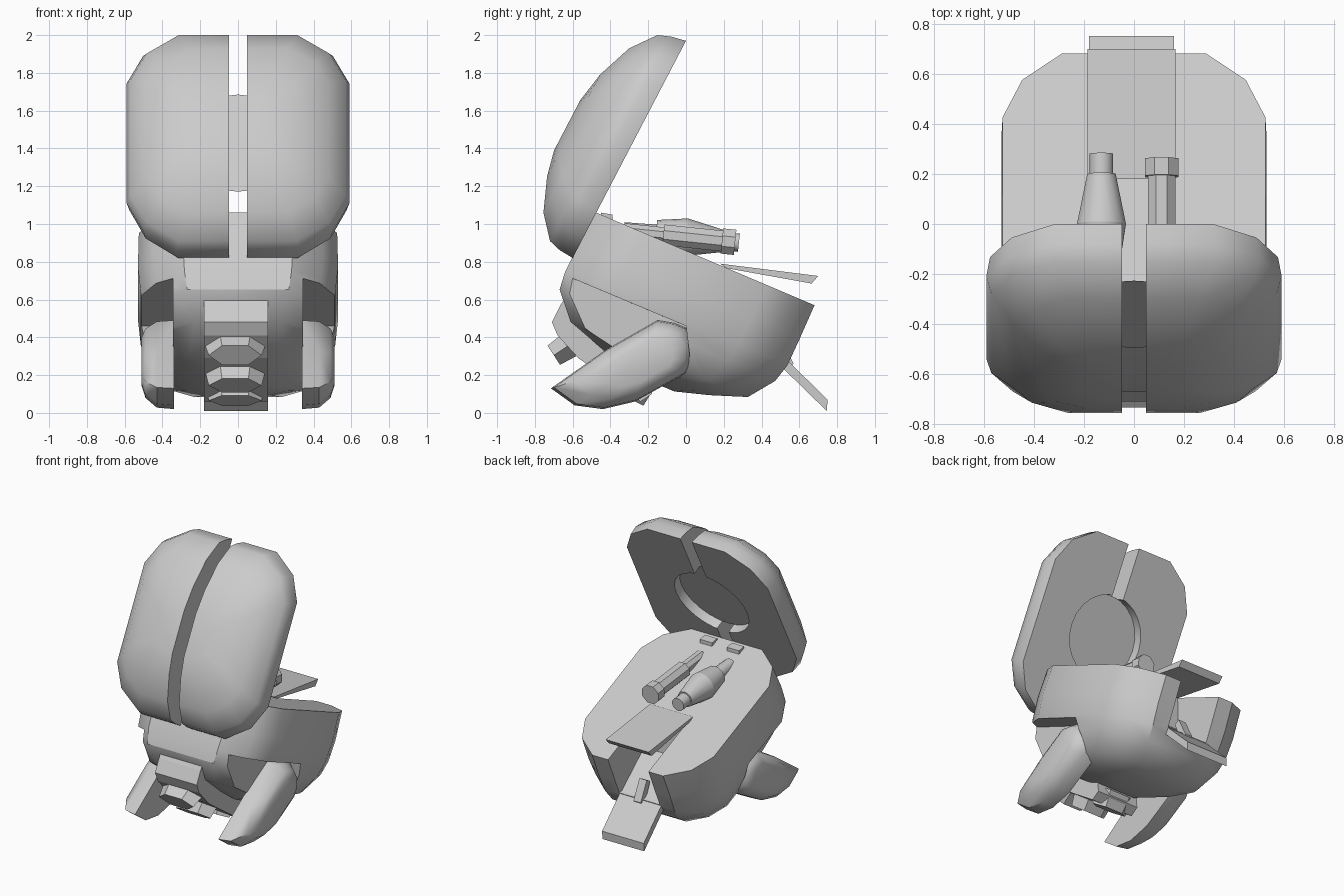
import bpy, bmesh, math
from mathutils import Matrix, Vector

cube = bpy.data.objects.get("Cube")
if cube:
    bpy.data.objects.remove(cube, do_unlink=True)

grey = bpy.data.materials.new("plain grey")
grey.use_nodes = True
grey.diffuse_color = (0.6, 0.6, 0.6, 1)
grey.node_tree.nodes["Principled BSDF"].inputs["Base Color"].default_value = (0.6, 0.6, 0.6, 1)


def finish(name, bm, recalc=True):
    if recalc:
        bmesh.ops.recalc_face_normals(bm, faces=bm.faces[:])
    me = bpy.data.meshes.new(name)
    bm.to_mesh(me)
    bm.free()
    me.materials.append(grey)
    ob = bpy.data.objects.new(name, me)
    bpy.context.collection.objects.link(ob)
    return ob


def smooth(ob, angle=35):
    bpy.ops.object.select_all(action='DESELECT')
    ob.select_set(True)
    bpy.context.view_layer.objects.active = ob
    bpy.ops.object.shade_smooth_by_angle(angle=math.radians(angle))


def bridge(bm, rings):
    """Skin a stack of rings and cap both ends."""
    n = len(rings[0])
    for a, b in zip(rings, rings[1:]):
        for i in range(n):
            j = (i + 1) % n
            bm.faces.new((a[i], a[j], b[j], b[i]))
    bm.faces.new(rings[0])
    bm.faces.new(rings[-1])


def shell(name, layers, frame):
    """Stack of rounded octagons; each layer is depth, start, end, half width."""
    corner = [(1, 0.22), (0.85, 0.09), (0.55, 0)]
    bm = bmesh.new()
    rings = []
    for d, e0, e1, w in layers:
        right = [(w * a, e0 + (e1 - e0) * b) for a, b in reversed(corner)]
        right += [(w * a, e1 - (e1 - e0) * b) for a, b in corner]
        outline = right + [(-x, e) for x, e in reversed(right)]
        rings.append([bm.verts.new(frame @ Vector((x, e, d))) for x, e in outline])
    bridge(bm, rings)
    return finish(name, bm)


def prism(name, side, x0, x1):
    """Side profile in (y, z) extruded across x."""
    bm = bmesh.new()
    bridge(bm, [[bm.verts.new((x, y, z)) for y, z in side] for x in (x0, x1)])
    return finish(name, bm)


def cone(name, p0, p1, r0, r1, seg=16, squash=(1, 1), turn=0):
    p0, p1 = Vector(p0), Vector(p1)
    axis = p1 - p0
    m = (Matrix.Translation((p0 + p1) / 2) @ axis.to_track_quat('Z', 'Y').to_matrix().to_4x4()
         @ Matrix.Diagonal((squash[0], squash[1], 1, 1)) @ Matrix.Rotation(math.radians(turn), 4, 'Z'))
    bm = bmesh.new()
    bmesh.ops.create_cone(bm, cap_ends=True, segments=seg, radius1=r0, radius2=r1,
                          depth=axis.length, matrix=m)
    return finish(name, bm)


def cut(ob, cutters):
    for c in cutters:
        mod = ob.modifiers.new("cut", 'BOOLEAN')
        mod.operation, mod.object, mod.solver = 'DIFFERENCE', c, 'EXACT'
    dg = bpy.context.evaluated_depsgraph_get()
    me = bpy.data.meshes.new_from_object(ob.evaluated_get(dg))
    ob.modifiers.clear()
    ob.data = me
    for c in cutters:
        bpy.data.objects.remove(c, do_unlink=True)


def make_frame(origin, end, sign):
    o = Vector((0, *origin))
    e = (Vector((0, *end)) - o).normalized()
    n = Vector((1, 0, 0)).cross(e) * sign
    return Matrix.Translation(o) @ Matrix(((1, 0, 0), e, n)).transposed().to_4x4()


# Raised lid: domed shell split by a centre slot, with a round recess inside
lid_frame = make_frame((-0.60, 0.82), (0, 1.97), 1)
lid = shell("lid", [(0, 0, 1.297, 0.575), (0.08, 0.005, 1.28, 0.59), (0.148, 0.024, 1.254, 0.57),
                    (0.248, 0.141, 1.123, 0.48), (0.32, 0.32, 0.93, 0.36),
                    (0.351, 0.46, 0.76, 0.2)], lid_frame)
slot = prism("slot_cutter", [(-1.2, 0.5), (0.4, 0.5), (0.4, 2.2), (-1.2, 2.2)], -0.047, 0.047)
recess = cone("recess_cutter", lid_frame @ Vector((0, 0.65, -0.1)),
              lid_frame @ Vector((0, 0.65, 0.07)), 0.29, 0.29, 24)
cut(lid, [slot, recess])
smooth(lid)

# Round panel inside the lid, one sheet facing the body
bm = bmesh.new()
bmesh.ops.create_circle(bm, cap_ends=True, segments=24, radius=0.29,
                        matrix=lid_frame @ Matrix.Translation((0, 0.65, 0.069)))
bm.faces.ensure_lookup_table()
bm.normal_update()
if bm.faces[0].normal.y < 0:
    bmesh.ops.reverse_faces(bm, faces=bm.faces[:])
finish("lid_panel", bm, recalc=False)

# Body: sloped flat top, rounded belly, shoulder notches and rear channel
body_frame = make_frame((-0.475, 1.06), (0.68, 0.57), -1)
body = shell("body", [(0, 0, 1.255, 0.525), (0.2, -0.02, 1.252, 0.53), (0.35, -0.03, 1.247, 0.515),
                      (0.45, -0.02, 1.22, 0.49), (0.585, 0.10, 1.12, 0.42),
                      (0.655, 0.32, 0.93, 0.3), (0.71, 0.5, 0.75, 0.15)], body_frame)
notch = [(-0.9, 0.72), (-0.62, 0.72), (0, 0.46), (0.02, 0.3), (-0.2, -0.1), (-0.9, -0.1)]
channel = [(0.24, 1.1), (0.26, 0.5), (0.52, 0.28), (0.9, 0.2), (0.9, 1.1)]
cut(body, [prism("notch_cutter_left", notch, 0.345, 0.8),
           prism("notch_cutter_right", notch, -0.8, -0.345),
           prism("channel_cutter", channel, -0.17, 0.16)])
smooth(body)

# Arms: flat inside, bevelled outside, reaching forward and down
arm_side = [(-0.715, 0.13), (-0.59, 0.04), (-0.44, 0.02), (-0.27, 0.06), (0, 0.21), (0.04, 0.28),
            (0.045, 0.37), (0, 0.45), (-0.06, 0.475), (-0.15, 0.49), (-0.43, 0.33)]
for name, s in (("left_arm", 1), ("right_arm", -1)):
    bm = bmesh.new()
    rings = []
    for x, k in ((0.34, 1), (0.43, 0.97), (0.49, 0.78), (0.51, 0.55)):
        rings.append([bm.verts.new((s * x, -0.2 + (y + 0.2) * k, 0.29 + (z - 0.29) * k))
                      for y, z in arm_side])
    bridge(bm, rings)
    smooth(finish(name, bm))

# Front plate wrapping under the belly, with three six-sided studs
prism("front_plate", [(-0.60, 0.67), (-0.665, 0.57), (-0.71, 0.48), (-0.68, 0.41), (-0.57, 0.29),
                      (-0.40, 0.17), (-0.24, 0.06), (-0.18, 0.1), (-0.2, 0.4), (-0.5, 0.62)], -0.18, 0.16)
for i, (y, z, ny, nz) in enumerate([(-0.70, 0.305, -0.83, -0.55), (-0.50, 0.145, -0.6, -0.8),
                                    (-0.28, 0.065, -0.45, -0.89)]):
    tip = Vector((-0.015, y, z))
    cone("front_stud_%d" % (i + 1), tip - Vector((0, ny, nz)) * 0.12, tip, 0.165, 0.14, 6, (1, 0.5), 30)

# Rear flaps and their hinge bar
prism("upper_rear_flap", [(0.18, 0.79), (0.70, 0.725), (0.665, 0.685), (0.22, 0.765)], -0.185, 0.165)
prism("lower_rear_flap", [(0.54, 0.275), (0.75, 0.07), (0.745, 0.01), (0.515, 0.235)], -0.18, 0.16)
prism("rear_hinge_bar", [(0.46, 0.38), (0.50, 0.40), (0.57, 0.26), (0.53, 0.22)], -0.03, 0.03)

# Round tool lying on the top
def axis_point(x, y):
    return (x, y, 0.93 - 0.105 * y)


for part, y0, y1, r0, r1 in (("stem", -0.33, -0.16, 0.045, 0.05), ("collar", -0.16, 0.0, 0.075, 0.1),
                             ("taper", 0.0, 0.2, 0.1, 0.058), ("tip", 0.2, 0.28, 0.048, 0.048)):
    smooth(cone("round_tool_" + part, axis_point(-0.13, y0), axis_point(-0.13, y1), r0, r1, 14))

# Square tool beside it
for part, y0, y1, w in (("stem", -0.33, -0.12, 0.04), ("body", -0.12, 0.19, 0.055), ("head", 0.19, 0.26, 0.067)):
    cone("square_tool_" + part, axis_point(0.11, y0), axis_point(0.11, y1), w * 1.08, w * 1.08, 8, turn=22.5)

# Hinge blocks at the front of the top
for name, x in (("left_hinge_block", 0.11), ("right_hinge_block", -0.11)):
    prism(name, [(-0.45, 1.02), (-0.45, 1.06), (-0.39, 1.05), (-0.39, 1.0)], x - 0.05, x + 0.05)
